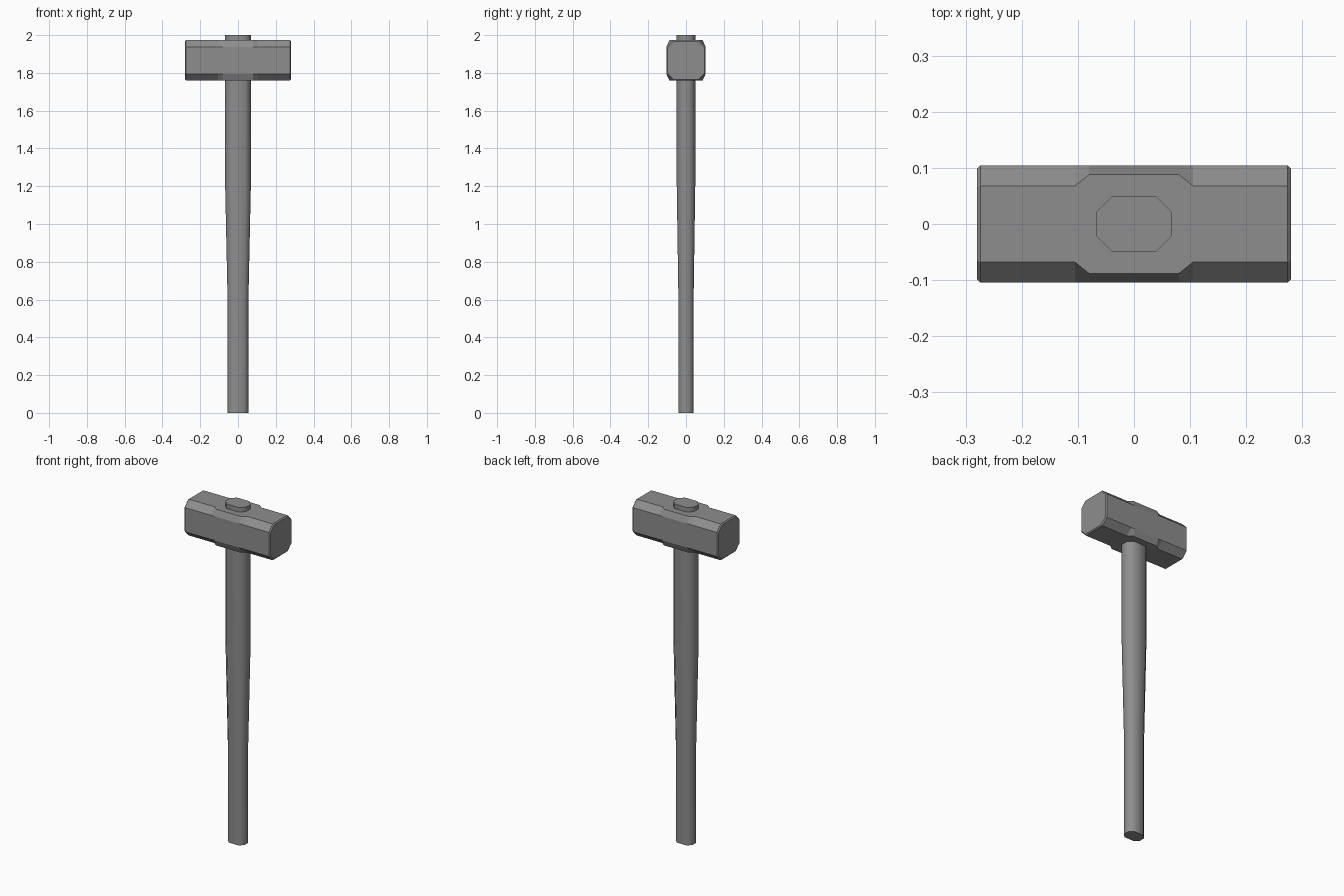
import bpy
import bmesh
import math
from mathutils import Vector

cube = bpy.data.objects.get("Cube")
if cube:
    bpy.data.objects.remove(cube, do_unlink=True)

grey = bpy.data.materials.new("dull_grey")
grey.use_nodes = True
colour = (0.27, 0.27, 0.27, 1)
grey.diffuse_color = colour
grey.node_tree.nodes["Principled BSDF"].inputs["Base Color"].default_value = colour


def octagon(a, b, cut_a, cut_b):
    """Chamfered rectangle with half sizes a, b and corner cuts."""
    quarter = [(a, b - cut_b), (a - cut_a, b)]
    second = [(-u, v) for u, v in reversed(quarter)]
    half = quarter + second
    return half + [(-u, -v) for u, v in half]


def loft(name, rings):
    """Skin a list of equal-sized rings and cap both ends."""
    bm = bmesh.new()
    loops = [[bm.verts.new(p) for p in ring] for ring in rings]
    n = len(loops[0])
    for low, high in zip(loops, loops[1:]):
        for i in range(n):
            j = (i + 1) % n
            bm.faces.new((low[i], low[j], high[j], high[i]))
    bm.faces.new(loops[0])
    bm.faces.new(loops[-1])
    bmesh.ops.recalc_face_normals(bm, faces=bm.faces)
    mesh = bpy.data.meshes.new(name)
    bm.to_mesh(mesh)
    bm.free()
    mesh.materials.append(grey)
    obj = bpy.data.objects.new(name, mesh)
    bpy.context.collection.objects.link(obj)
    return obj


# Hammer head: chamfered bar, with narrower chamfers around the eye
HEAD_Z, HALF_Y, HALF_Z, CUT = 1.866, 0.104, 0.107, 0.036
full = octagon(HALF_Y, HALF_Z, CUT, CUT)
eye = octagon(HALF_Y, HALF_Z, 0.016, CUT)
end = octagon(HALF_Y - 0.006, HALF_Z - 0.006, CUT - 0.003, CUT - 0.003)
right_half = [(0.08, eye), (0.105, full), (0.274, full), (0.28, end)]
stations = [(-x, s) for x, s in reversed(right_half)] + right_half
loft("hammer_head", [[Vector((x, y, HEAD_Z + z)) for y, z in s] for x, s in stations])

# Handle: elongated octagon that tapers towards the grip
thick = octagon(0.068, 0.049, 0.028, 0.028)
grip = octagon(0.055, 0.04, 0.023, 0.023)
levels = [(0, grip), (0.59, grip), (1.2, thick), (2, thick)]
handle = loft("handle", [[Vector((x, y, z)) for x, y in s] for z, s in levels])

bpy.ops.object.select_all(action='DESELECT')
handle.select_set(True)
bpy.context.view_layer.objects.active = handle
bpy.ops.object.shade_smooth_by_angle(angle=math.radians(60))
